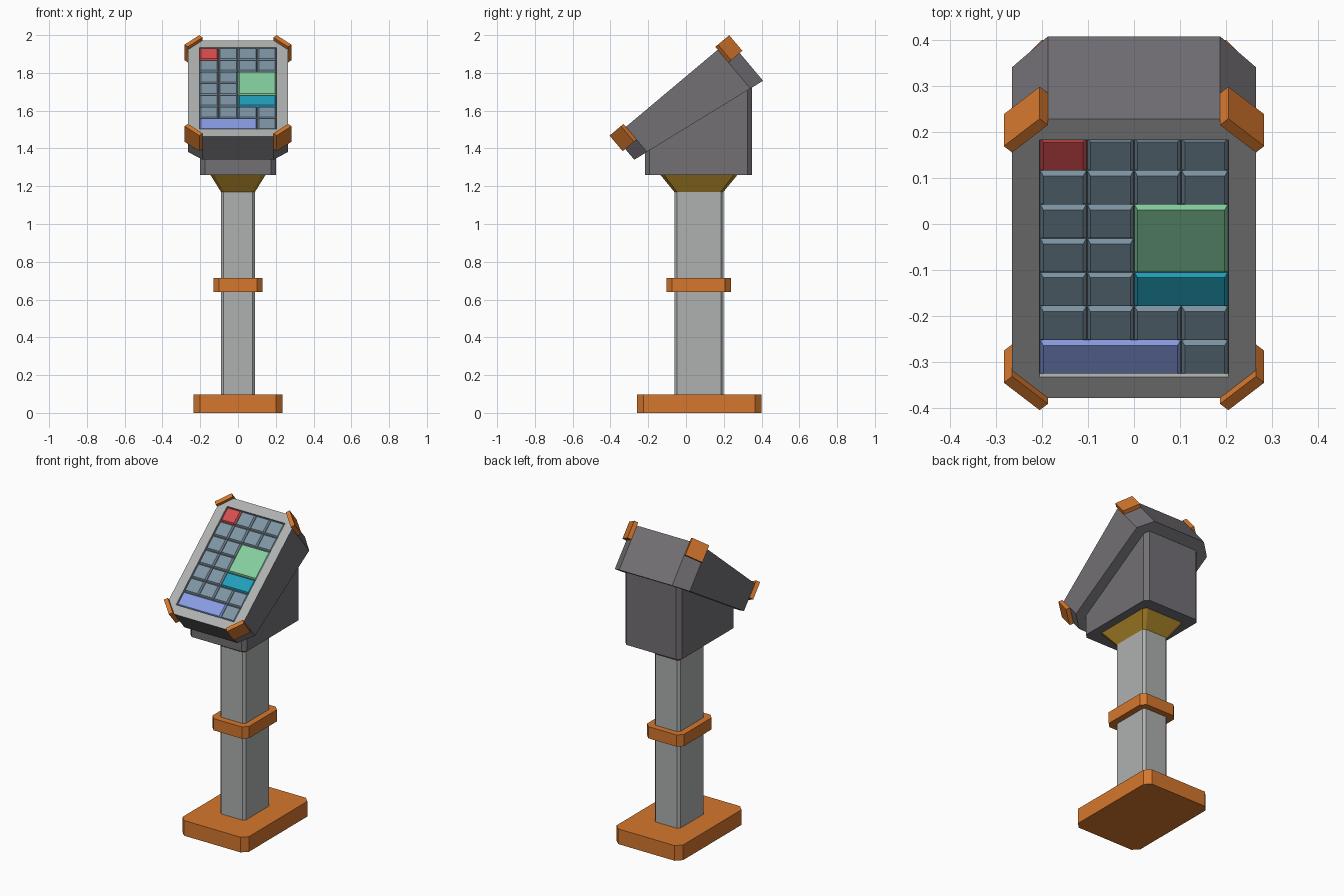
import bpy, bmesh, math
from mathutils import Vector

if "Cube" in bpy.data.objects:
    bpy.data.objects.remove(bpy.data.objects["Cube"])


def material(name, r, g, b):
    def lin(v):
        v /= 255
        return v / 12.92 if v <= 0.04045 else ((v + 0.055) / 1.055) ** 2.4
    m = bpy.data.materials.new(name)
    m.diffuse_color = (lin(r), lin(g), lin(b), 1)
    m.use_nodes = True
    m.node_tree.nodes["Principled BSDF"].inputs["Base Color"].default_value = m.diffuse_color
    return m


ORANGE = material("orange", 213, 119, 45)
LIGHT = material("light grey", 174, 177, 175)
DARK = material("dark grey", 115, 112, 117)
GOLD = material("gold", 176, 135, 42)
SLATE = material("slate key", 125, 148, 163)
RED = material("red key", 214, 78, 78)
GREEN = material("green key", 132, 205, 158)
TEAL = material("teal key", 33, 158, 186)
BLUE = material("blue key", 137, 156, 226)


def finish(name, bm, *mats):
    bmesh.ops.recalc_face_normals(bm, faces=bm.faces)
    me = bpy.data.meshes.new(name)
    bm.to_mesh(me)
    bm.free()
    for m in mats:
        me.materials.append(m)
    ob = bpy.data.objects.new(name, me)
    bpy.context.collection.objects.link(ob)
    return ob


def skin(bm, loops, cap_top=True):
    """Join loops of equal length with quads and close the ends."""
    rings = [[bm.verts.new(p) for p in lp] for lp in loops]
    n = len(rings[0])
    for a, b in zip(rings, rings[1:]):
        for i in range(n):
            bm.faces.new((a[i], a[(i + 1) % n], b[(i + 1) % n], b[i]))
    bm.faces.new(rings[0][::-1])
    if cap_top:
        bm.faces.new(rings[-1])
    return rings[-1]


def loft(name, loops, mat):
    bm = bmesh.new()
    skin(bm, loops)
    return finish(name, bm, mat)


def octagon(hx, y0, y1, c):
    """Rectangle with cut corners."""
    return [(-hx + c, y0), (hx - c, y0), (hx, y0 + c), (hx, y1 - c),
            (hx - c, y1), (-hx + c, y1), (-hx, y1 - c), (-hx, y0 + c)]


def flat(loop, z):
    return [(x, y, z) for x, y in loop]


# Pedestal: base plate, pole, collar, flared neck
def block(name, hx, y0, y1, c, z0, z1, mat):
    o = octagon(hx, y0, y1, c)
    return loft(name, [flat(o, z0), flat(o, z1)], mat)


block("base_plate", 0.235, -0.26, 0.40, 0.035, 0, 0.097, ORANGE)
block("pole", 0.09, -0.062, 0.198, 0.014, 0.09, 1.175, LIGHT)
block("pole_collar", 0.13, -0.103, 0.237, 0.03, 0.64, 0.715, ORANGE)
loft("flared_neck", [flat(octagon(0.09, -0.062, 0.198, 0.014), 1.17),
                     flat(octagon(0.147, -0.137, 0.274, 0.02), 1.262)], GOLD)

# Housing under the head, with a sloping top hidden inside the head
o = octagon(0.2, -0.217, 0.35, 0.024)
loft("housing", [flat(o, 1.26),
                 [(x, y, 1.337 + 0.614 * (y + 0.275) + 0.02) for x, y in o]], DARK)

# Tilted frame: x across, u up the slope, n out of the panel
TILT = math.radians(40)
HALF = 0.3955


def tilted(x, u, n):
    c, s = math.cos(TILT), math.sin(TILT)
    return Vector((x, -0.075 + u * c - n * s, 1.7185 + u * s + n * c))


# Wedge-shaped head with a recessed panel and light rim
DEPTH = 0.012
KX, KU = 0.205, HALF - 0.059
bm = bmesh.new()
o = octagon(0.265, -HALF, HALF, 0.078)
top = skin(bm, [[tilted(x, u, -0.221 - 0.059 * u / HALF) for x, u in o],
                [tilted(x, u, 0) for x, u in o]], cap_top=False)
rect = [(-KX, -KU), (KX, -KU), (KX, KU), (-KX, KU)]
rim = [bm.verts.new(tilted(x, u, 0)) for x, u in rect]
pit = [bm.verts.new(tilted(x, u, -DEPTH)) for x, u in rect]
light = [bm.faces.new(pit)]
for k in range(4):
    j = (k + 1) % 4
    light.append(bm.faces.new((top[2 * k], top[2 * k + 1], rim[j], rim[k])))
    light.append(bm.faces.new((top[2 * k + 1], top[(2 * k + 2) % 8], rim[j])))
    light.append(bm.faces.new((rim[k], rim[j], pit[j], pit[k])))
for f in light:
    f.material_index = 1
light[0].material_index = 0
finish("console_head", bm, DARK, LIGHT)

# Corner guards on the four cut corners
for sx, side in ((-1, "left"), (1, "right")):
    for su, end in ((-1, "lower"), (1, "upper")):
        plan = [(0.187, HALF), (0.265, HALF - 0.078),
                (0.283, HALF - 0.06), (0.205, HALF + 0.018)]
        loft(f"corner_guard_{end}_{side}",
             [[tilted(sx * x, su * u, n) for x, u in plan] for n in (-0.088, 0.02)],
             ORANGE)

# Keys: special ones as (column, row, columns wide, rows high), the rest are single
PX, PU = 2 * KX / 4, 2 * KU / 7


def key(name, col, row, w, h, mat):
    x0, x1 = -KX + col * PX, -KX + (col + w) * PX
    u1, u0 = KU - row * PU, KU - (row + h) * PU

    def ring(g, n):
        return [tilted(x, u, n) for x, u in ((x0 + g, u0 + g), (x1 - g, u0 + g),
                                             (x1 - g, u1 - g), (x0 + g, u1 - g))]
    loft(name, [ring(0.001, -DEPTH), ring(0.008, -0.002)], mat)


special = [("red_key", 0, 0, 1, 1, RED), ("green_screen", 2, 2, 2, 2, GREEN),
           ("teal_key", 2, 4, 2, 1, TEAL), ("blue_bar_key", 0, 6, 3, 1, BLUE)]
used = set()
for s in special:
    key(*s)
    used |= {(s[1] + i, s[2] + j) for i in range(s[3]) for j in range(s[4])}
for row in range(7):
    for col in range(4):
        if (col, row) not in used:
            key(f"key_{row}_{col}", col, row, 1, 1, SLATE)
